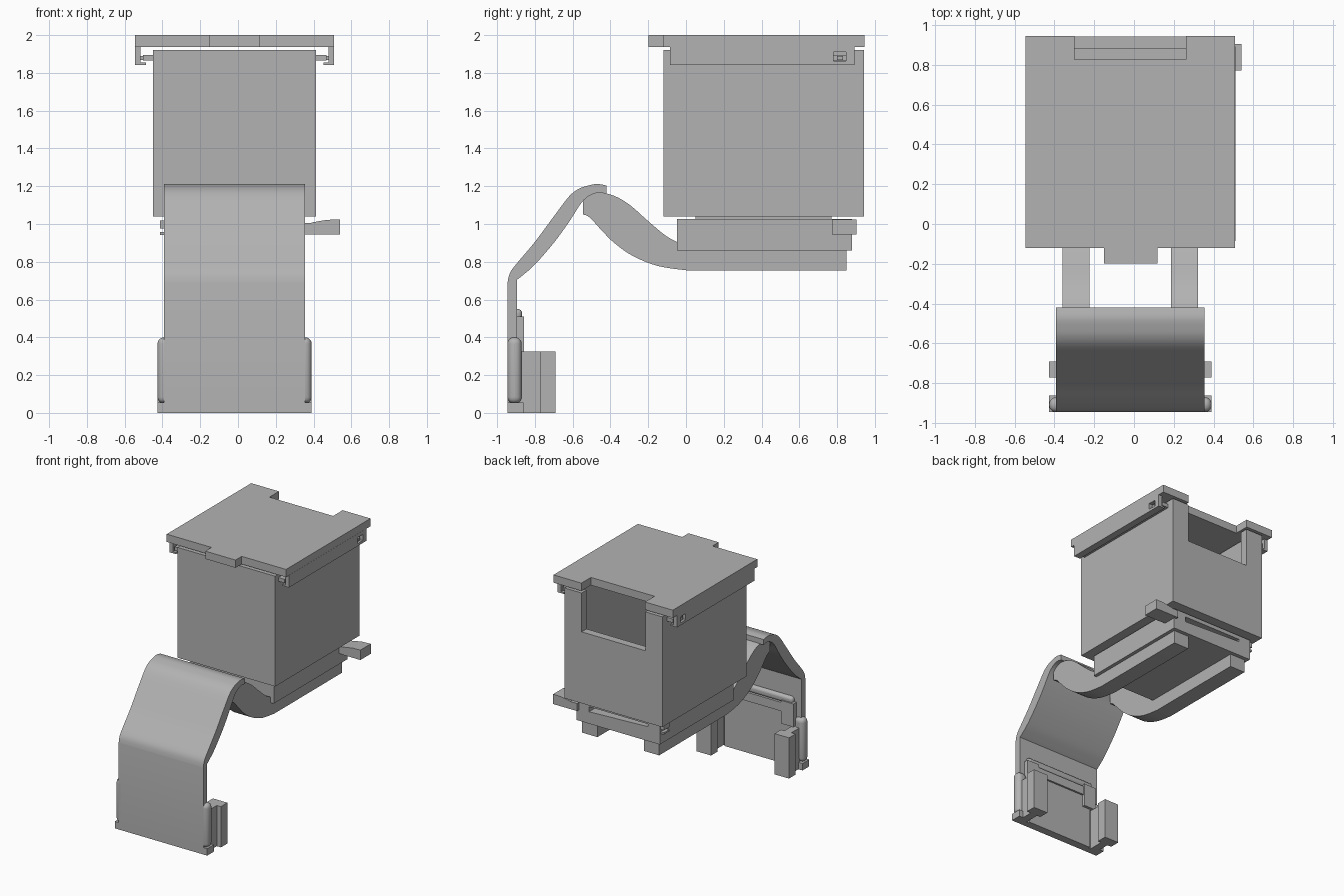
import bpy, bmesh, math
from mathutils import Vector

if "Cube" in bpy.data.objects:
    bpy.data.objects.remove(bpy.data.objects["Cube"])

grey = bpy.data.materials.new("plain grey")
grey.diffuse_color = (0.45, 0.45, 0.45, 1)
grey.use_nodes = True
grey.node_tree.nodes["Principled BSDF"].inputs["Base Color"].default_value = grey.diffuse_color
CX = -0.018  # symmetry line of the body


def prism(name, pts, lo, hi, axis="x"):
    """Extrude a closed 2D profile along an axis (x: pts are y,z; y: x,z; z: x,y)."""
    place = {"x": lambda p, t: (t, p[0], p[1]),
             "y": lambda p, t: (p[0], t, p[1]),
             "z": lambda p, t: (p[0], p[1], t)}[axis]
    bm = bmesh.new()
    face = bm.faces.new([bm.verts.new(place(p, lo)) for p in pts])
    ext = bmesh.ops.extrude_face_region(bm, geom=[face])
    move = Vector(place((0, 0), hi - lo))
    bmesh.ops.translate(bm, vec=move, verts=[v for v in ext["geom"] if isinstance(v, bmesh.types.BMVert)])
    bmesh.ops.recalc_face_normals(bm, faces=bm.faces)
    mesh = bpy.data.meshes.new(name)
    bm.to_mesh(mesh)
    bm.free()
    mesh.materials.append(grey)
    ob = bpy.data.objects.new(name, mesh)
    bpy.context.collection.objects.link(ob)
    return ob


def box(name, x0, x1, y0, y1, z0, z1):
    return prism(name, [(x0, y0), (x1, y0), (x1, y1), (x0, y1)], z0, z1, "z")


def cut(ob, cutter):
    cutter.hide_render = True
    cutter.hide_viewport = True
    mod = ob.modifiers.new("cut", "BOOLEAN")
    mod.operation = "DIFFERENCE"
    mod.object = cutter
    mod.solver = "EXACT"


def smooth(ob, angle=35):
    bpy.ops.object.select_all(action="DESELECT")
    ob.select_set(True)
    bpy.context.view_layer.objects.active = ob
    bpy.ops.object.shade_smooth_by_angle(angle=math.radians(angle))


def spline(pts, n=4):
    """Catmull-Rom curve through the points."""
    p = [Vector(q) for q in [pts[0]] + pts + [pts[-1]]]
    out = []
    for i in range(1, len(p) - 2):
        a, b, c, d = p[i - 1:i + 3]
        for k in range(n):
            t = k / n
            out.append(0.5 * (2 * b + (c - a) * t + (2 * a - 5 * b + 4 * c - d) * t * t
                              + (3 * b - a - 3 * c + d) * t ** 3))
    return out + [p[-1]]


def mirrored(x0, x1, s):
    """Range given as offsets from the symmetry line, on side s."""
    return sorted((CX + s * x0, CX + s * x1))


# Hollow container with an open top and a rear window
body = box("container", -0.45, 0.412, -0.12, 0.942, 1.04, 1.92)
cut(body, box("container_cavity", -0.385, 0.347, -0.055, 0.88, 1.10, 2.1))
cut(body, box("rear_window_cutter", -0.3, 0.262, 0.8, 1.1, 1.61, 2.1))

# Lid with front tab and rear notch
prism("lid", [(-0.545, -0.12), (-0.15, -0.12), (-0.15, -0.198), (0.117, -0.198), (0.117, -0.12),
              (0.508, -0.12), (0.508, 0.945), (0.262, 0.945), (0.262, 0.825), (-0.3, 0.825),
              (-0.3, 0.945), (-0.545, 0.945)], 1.938, 2.0, "z")

# Hooked lid rails sliding over container flanges
for side, s in (("left", -1), ("right", 1)):
    rail = prism(side + "_lid_rail",
                 [(CX + s * a, z) for a, z in
                  [(0.527, 1.94), (0.527, 1.842), (0.47, 1.842), (0.47, 1.854), (0.497, 1.854), (0.497, 1.94)]],
                 -0.085, 0.892, "y")
    a, b = mirrored(0.48, 0.56, s)
    cut(rail, box(side + "_rail_hole_cutter", a, b, 0.782, 0.848, 1.862, 1.91))
    box(side + "_flange", *mirrored(0.43, 0.486, s), -0.08, 0.885, 1.865, 1.895)
    box(side + "_catch", *mirrored(0.486, 0.515, s), 0.80, 0.83, 1.868, 1.89)

# Base under the container, with a spacer and a tapered rear slot
box("spacer", -0.34, 0.305, 0.05, 0.77, 1.01, 1.05)
base = box("base", -0.385, 0.35, -0.048, 0.88, 0.86, 1.026)
cut(base, prism("rear_slot_cutter", [(-0.28, 0.975), (0.24, 0.955), (0.24, 0.995), (-0.28, 0.995)],
                0.80, 1.0, "y"))

# Side latch and opposite stops
box("latch_stem", 0.33, 0.395, 0.775, 0.903, 0.945, 1.005)
prism("latch_handle", [(0.39, 0.945), (0.54, 0.945), (0.54, 1.024), (0.47, 1.022), (0.39, 1.008)],
      0.772, 0.903, "y")
box("upper_stop", -0.413, -0.38, 0.80, 0.87, 0.977, 1.018)
box("lower_stop", -0.413, -0.38, 0.80, 0.87, 0.943, 0.958)

# Curved straps carrying the base
under = spline([(-0.545, 1.05), (-0.51, 1.035), (-0.45, 0.97), (-0.38, 0.9), (-0.28, 0.83),
                (-0.15, 0.778), (0.0, 0.755)])
over = spline([(-0.048, 0.905), (-0.11, 0.94), (-0.2, 1.015), (-0.29, 1.095), (-0.36, 1.14), (-0.42, 1.162)])
strap = under + [(0.85, 0.755), (0.85, 0.862), (-0.048, 0.862)] + over + [(-0.48, 1.17), (-0.545, 1.13)]
for side, s in (("left", -1), ("right", 1)):
    smooth(prism(side + "_strap", strap, *mirrored(0.205, 0.34, s)))

# Bent front panel of even thickness
outer = spline([(-0.945, 0.69), (-0.93, 0.745), (-0.88, 0.81), (-0.8, 0.905), (-0.7, 1.04), (-0.62, 1.145),
                (-0.57, 1.185), (-0.52, 1.203), (-0.47, 1.212), (-0.42, 1.203)])
inner = spline([(-0.42, 1.16), (-0.465, 1.165), (-0.51, 1.15), (-0.555, 1.11), (-0.62, 1.01), (-0.7, 0.9),
                (-0.8, 0.785), (-0.86, 0.732), (-0.895, 0.705)])
smooth(prism("front_panel", [(-0.945, 0)] + outer + inner + [(-0.895, 0)], -0.392, 0.355))

# Holder behind the panel: side bumpers and channel brackets
for side, s in (("left", -1), ("right", 1)):
    bumper = box(side + "_bumper", *mirrored(0.32, 0.408, s), -0.945, -0.87, 0.05, 0.40)
    bev = bumper.modifiers.new("round", "BEVEL")
    bev.width = 0.034
    bev.segments = 5
    smooth(bumper, 50)
    box(side + "_foot", *mirrored(0.36, 0.408, s), -0.945, -0.86, 0.0, 0.055)
    box(side + "_bracket_wall", *mirrored(0.31, 0.372, s), -0.897, -0.765, 0.0, 0.325)
    box(side + "_bracket_flange", *mirrored(0.28, 0.408, s), -0.772, -0.69, 0.0, 0.325)
    box(side + "_pad", *mirrored(0.22, 0.33, s), -0.897, -0.858, 0.325, 0.51)

# Raised rear frame and rounded top bar
box("back_plate", -0.31, 0.275, -0.897, -0.88, 0.0, 0.44)
box("frame_rail", -0.3, 0.265, -0.897, -0.865, 0.42, 0.49)
bar = box("top_bar", -0.33, 0.295, -0.92, -0.868, 0.49, 0.55)
rb = bar.modifiers.new("round", "BEVEL")
rb.width = 0.022
rb.segments = 4
smooth(bar, 50)
